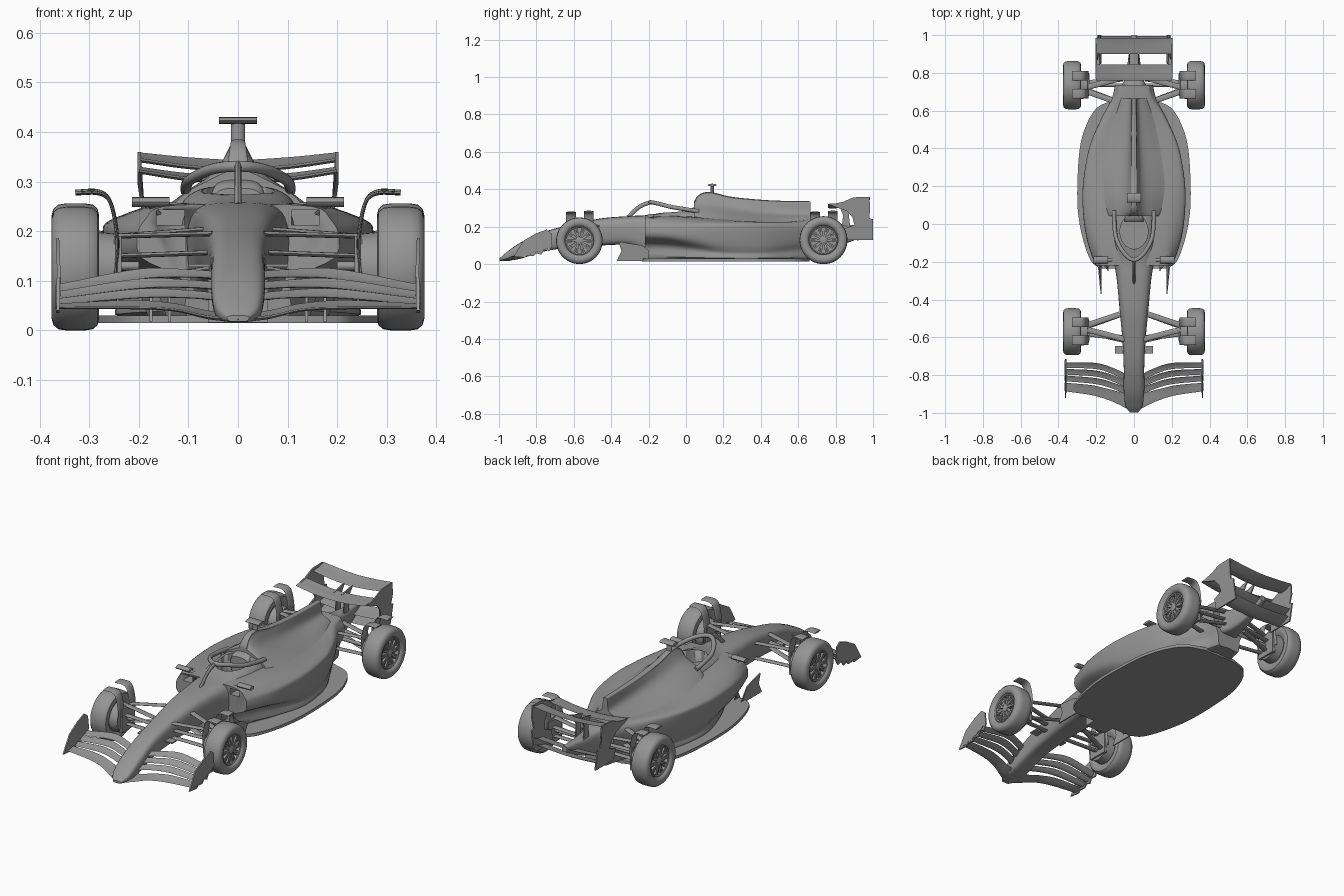
import bpy, bmesh, math
from mathutils import Vector as V

if "Cube" in bpy.data.objects:
    bpy.data.objects.remove(bpy.data.objects["Cube"])

paint = bpy.data.materials.new("plain grey")
paint.diffuse_color = (0.3, 0.3, 0.3, 1)
paint.use_nodes = True
paint.node_tree.nodes["Principled BSDF"].inputs["Base Color"].default_value = paint.diffuse_color


def make(name, verts, faces, mirror=False):
    me = bpy.data.meshes.new(name)
    me.from_pydata([tuple(v) for v in verts], [], faces)
    bm = bmesh.new()
    bm.from_mesh(me)
    bmesh.ops.remove_doubles(bm, verts=bm.verts, dist=1e-5)
    bmesh.ops.recalc_face_normals(bm, faces=bm.faces)
    bm.to_mesh(me)
    bm.free()
    me.materials.append(paint)
    ob = bpy.data.objects.new(name, me)
    bpy.context.collection.objects.link(ob)
    me.shade_smooth()
    me.set_sharp_from_angle(angle=math.radians(38))
    if mirror:
        ob.modifiers.new("mirror", 'MIRROR').use_mirror_merge = False
    return ob


def smooth(pts, n):
    """Refine a row of points with a spline through them."""
    p = [V(q) for q in pts]
    p = [2 * p[0] - p[1]] + p + [2 * p[-1] - p[-2]]
    out = []
    for i in range(1, len(p) - 2):
        a, b, c, d = p[i - 1:i + 3]
        for k in range(n):
            t = k / n
            out.append(0.5 * (2 * b + (c - a) * t + (2 * a - 5 * b + 4 * c - d) * t * t
                              + (3 * b - a - 3 * c + d) * t ** 3))
    return out + [p[-2]]


def skin(name, rings, mirror=False, cap=True):
    """Join closed rings of equal length."""
    n = len(rings[0])
    faces = [(r * n + i, r * n + (i + 1) % n, (r + 1) * n + (i + 1) % n, (r + 1) * n + i)
             for r in range(len(rings) - 1) for i in range(n)]
    if cap:
        faces += [tuple(range(n)), tuple((len(rings) - 1) * n + i for i in range(n))]
    return make(name, [v for r in rings for v in r], faces, mirror)


def hull(name, stations, profile, nu=6, nv=4):
    """Symmetric body: profile(row) gives half a section, top centre to bottom centre."""
    cols = list(zip(*[[V((x, s[0], z)) for x, z in profile(*s[1:])] for s in stations]))
    rows = list(zip(*[smooth(c, nu) for c in cols]))
    rings = []
    for row in rows:
        half = smooth(row, nv)
        rings.append(half + [V((-p.x, p.y, p.z)) for p in half[-2:0:-1]])
    return skin(name, rings)


def plate(name, pts, off, mirror=True):
    a = [V(p) for p in pts]
    return skin(name, [a, [p + V(off) for p in a]], mirror)


def box(name, lo, hi, mirror=True):
    return plate(name, [(lo[0], lo[1], lo[2]), (hi[0], lo[1], lo[2]), (hi[0], hi[1], lo[2]),
                        (lo[0], hi[1], lo[2])], (0, 0, hi[2] - lo[2]), mirror)


def tube(name, pts, ry, rz=None, mirror=True, n=6, sides=12):
    """Round or flattened rod along a smoothed path, kept level to avoid twisting."""
    path = smooth(pts, n) if len(pts) > 2 else [V(p) for p in pts]
    flat = max(abs(p.y - path[0].y) for p in path) < 1e-4    # path across the car
    rings = []
    for i, p in enumerate(path):
        t = (path[min(i + 1, len(path) - 1)] - path[max(i - 1, 0)]).normalized()
        s = V((0, 1, 0)) if flat else t.cross(V((0, 0, 1))).normalized()
        u = t.cross(s)
        rings.append([p + s * ry * math.cos(a) + u * (rz or ry) * math.sin(a)
                      for a in [2 * math.pi * k / sides for k in range(sides)]])
    return skin(name, rings, mirror)


def lathe(name, prof, cy, cz, seg=48, mirror=True):
    """Spin an (x, radius) profile around a wheel axle."""
    rings = [[(x, cy + r * math.cos(2 * math.pi * k / seg), cz + r * math.sin(2 * math.pi * k / seg))
              for k in range(seg)] for x, r in prof]
    return skin(name, rings, mirror)


def wing(name, rows, mirror=True, n=6):
    """Rows of (x, y front, z front, y back, z back); thin cambered section."""
    shape = [(0, 0), (.15, .05), (.5, .02), (1, 0), (.5, -.06), (.15, -.05)]
    cols = list(zip(*[[V((x, y0 + (y1 - y0) * s, z0 + (z1 - z0) * s * s + h * (y1 - y0)))
                       for s, h in shape] for x, y0, z0, y1, z1 in rows]))
    return skin(name, list(zip(*[smooth(c, n) for c in cols])), mirror)


# Nose and survival cell
def cell(w, zt, zb):
    h = zt - zb
    return [(0, zt), (.6 * w, zt - .03 * h), (.93 * w, zt - .17 * h), (w, zt - .5 * h),
            (.8 * w, zb + .06 * h), (0, zb)]


chassis = hull("nose_and_cockpit", [
    (-.998, .022, .03, .018), (-.96, .045, .063, .018), (-.88, .054, .118, .03), (-.75, .054, .175, .07),
    (-.6, .062, .215, .09), (-.45, .076, .245, .1), (-.3, .09, .257, .1), (-.2, .105, .263, .05),
    (-.1, .12, .28, .05), (0, .125, .291, .05), (.1, .12, .293, .05)], cell)


# Side pods with undercut, narrowing to the tail
def pod(zt, wt, wm, zu, wb):
    return [(0, zt), (wt, zt - .005), (wm - .015, .222), (wm, .19), (wm - .01, zu + .015),
            (wb, zu - .03), (wb - .01, .026), (0, .026)]


pods = hull("side_pods", [
    (-.22, .255, .15, .203, .13, .11), (-.1, .258, .165, .244, .125, .155), (.03, .255, .17, .267, .11, .205),
    (.2, .243, .17, .271, .09, .24), (.4, .232, .13, .238, .088, .213), (.55, .232, .1, .177, .1, .145),
    (.66, .242, .08, .12, .11, .09), (.735, .245, .07, .1, .12, .07)], pod)


# Engine cover with spine fin
def cover(zt, wt, wm, zm, ws, zs, wb):
    return [(0, zt), (wt * .8, zt - .003), (wt, zt - .015), (wm, zm), (ws, zs), (wb, .2), (0, .19)]


hull("engine_cover", [
    (.042, .335, .024, .054, .305, .118, .267, .15), (.065, .367, .02, .052, .314, .122, .267, .17),
    (.1, .384, .017, .05, .318, .126, .264, .19), (.15, .382, .017, .05, .312, .13, .26, .2),
    (.25, .359, .018, .048, .295, .135, .248, .2), (.45, .341, .015, .031, .276, .1, .24, .16),
    (.665, .336, .013, .02, .27, .06, .246, .09)], cover)

# Cockpit opening and air inlets, cut out by hidden helpers
opening = skin("cockpit_cutter", [[(.074 * math.cos(a), -.04 + .092 * math.sin(a), z) for a in
                                  [2 * math.pi * k / 32 for k in range(32)]] for z in (.18, .4)])
inlet = box("inlet_cutter", (.108, -.3, .212), (.164, -.14, .243))
for cutter, parts in ((opening, (chassis, pods)), (inlet, (pods,))):
    cutter.hide_render = True
    cutter.hide_viewport = True
    for part in parts:
        m = part.modifiers.new("cut", 'BOOLEAN')
        m.object, m.operation, m.solver = cutter, 'DIFFERENCE', 'EXACT'
hull("headrest", [(.01, .05, .287, .2), (.03, .055, .3, .2), (.07, .05, .31, .2)], cell)

# Floor, fences and front corners
edge = smooth([(.17, -.235, .015), (.225, -.2, .015), (.268, -.09, .015), (.295, .05, .015), (.3, .2, .015),
               (.287, .4, .015), (.25, .53, .015), (.19, .62, .015), (.09, .66, .015)], 5)
plate("floor", edge + [V((-p.x, p.y, p.z)) for p in reversed(edge)], (0, 0, .015), False)
for x, y in ((.172, -.37), (.135, -.25)):
    plate("floor_fence", [(x, y, .018), (x, -.2, .018), (x + .02, -.2, .075), (x + .012, -.235, .1),
                          (x, y + .01, .12), (x, y + .025, .07)], (.006, 0, 0))
box("keel", (-.06, -.3, .016), (.06, -.1, .12), False)

# Cockpit hoop, camera and mirrors
tube("halo_hoop", [(.105, .07, .282), (.104, 0, .293), (.093, -.08, .306), (.052, -.155, .325), (0, -.19, .331),
                   (-.052, -.155, .325), (-.093, -.08, .306), (-.104, 0, .293), (-.105, .07, .282)],
     .011, .011, False)
tube("halo_strut", [(0, -.19, .331), (0, -.25, .306), (0, -.31, .25)], .007, .011, False)
tube("camera_stalk", [(0, .14, .37), (0, .1401, .42)], .014, .009, False)
tube("camera_bar", [(-.038, .14, .423), (.038, .14, .423)], .025, .007, False)
tube("mirror", [(.138, -.19, .259), (.214, -.19, .259)], .018, .01)
tube("mirror_stalk", [(.18, -.185, .255), (.16, -.17, .235)], .01, .004)
tube("mirror_arm", [(.15, -.19, .257), (.1, -.19, .25)], .008, .004)

# Wheels with spoked rims, brake ducts, winglets and suspension
tyre = [(.3, .02), (.292, .075), (.284, .086), (.28, .1), (.283, .114), (.293, .122), (.31, .1245), (.345, .1245),
        (.362, .122), (.372, .114), (.376, .1), (.373, .086), (.367, .079), (.363, .077), (.345, .074), (.343, .02)]
for end, cy, cz, k in (("front", -.57, .125, 1), ("rear", .735, .128, 1.03)):
    lathe(end + "_tyre", [(x, r * k) for x, r in tyre], cy, cz)
    lathe(end + "_hub", [(.34, .022), (.362, .02), (.366, .012)], cy, cz, 20)
    lathe(end + "_rim", [(.343, .078), (.363, .078), (.366, .074), (.363, .068), (.343, .068)], cy, cz)
    for j in range(10):
        a = 2 * math.pi * j / 10
        r, t = V((0, math.cos(a), math.sin(a))), V((0, -math.sin(a), math.cos(a)))
        c = V((.344, cy, cz))
        plate(end + "_spoke", [c + r * .015 + t * .005, c + r * .074 + t * .012, c + r * .074 + t * .003,
                               c + r * .04, c + r * .074 - t * .003, c + r * .074 - t * .012,
                               c + r * .015 - t * .005], (.016, 0, 0))
    lathe(end + "_brake_drum", [(.24, .03), (.245, .07), (.3, .075)], cy, cz, 32)
    box(end + "_brake_duct", (.235, cy - .05, .07), (.25, cy + .06, .19))
    for dy, top in ((-.045, .276), (.05, .28)):
        tube(end + "_wheel_winglet", [(.25, cy + dy, .11), (.243, cy + dy, .18), (.256, cy + dy, .255),
                                      (.28, cy + dy, top), (.328, cy + dy, top)], .026, .004)
    # Arms: inner y and z, outer y and z
    bodyx = .05 if end == "front" else .06
    arms = [(cy + .1, .205, cy + .035, .19), (cy - .04, .195, cy + .01, .19), (cy + .1, .125, cy + .03, .1),
            (cy - .045, .125, cy, .1), (cy - .035, .157, cy - .01, .15)]
    if end == "rear":
        arms = [(2 * cy - a, z, 2 * cy - b, w) for a, z, b, w in arms]
    for y0, z0, y1, z1 in arms:
        tube(end + "_arm", [(bodyx, y0, z0), (.245, y1, z1)], .015, .005)
    tube(end + "_axle", [(.2 if end == "front" else .03, cy, .13), (.3, cy, .13)], .009)
box("nose_winglet", (.04, -.685, .128), (.1, -.645, .134))

# Front wing: swept main plane, three flaps bending forward to the nose, end plates
wing("front_main_plane", [(0, -1, .022, -.88, .035), (.06, -.966, .026, -.89, .04), (.13, -.934, .041, -.875, .055),
                          (.22, -.907, .045, -.854, .061), (.368, -.885, .045, -.84, .054)])
for i in range(3):
    wing("front_flap", [(.03, -.91 + .035 * i, .06 + .022 * i, -.872 + .035 * i, .074 + .022 * i),
                        (.1, -.877 + .038 * i, .066 + .021 * i, -.843 + .038 * i, .081 + .021 * i),
                        (.2, -.848 + .04 * i, .066 + .019 * i, -.816 + .04 * i, .084 + .02 * i),
                        (.368, -.832 + .035 * i, .052 + .012 * i, -.802 + .035 * i, .064 + .014 * i)])
side = [(-.92, .04), (-.87, .125), (-.8, .165), (-.745, .185), (-.72, .165), (-.715, .1), (-.73, .07),
        (-.76, .075), (-.775, .05), (-.8, .058), (-.815, .042), (-.85, .045), (-.86, .035)]
plate("front_end_plate", [(.357 + .04 * abs(z - .1), y, z) for y, z in side], (.007, 0, 0))

# Rear wing, tail and crash structure
wing("rear_flap", [(-.2, .9, .343, .985, .359), (-.1, .9, .329, .985, .349), (0, .9, .323, .985, .344),
                   (.1, .9, .329, .985, .349), (.2, .9, .343, .985, .359)], False)
wing("rear_main_plane", [(-.2, .76, .32, .845, .33), (-.1, .76, .305, .845, .317), (0, .76, .3, .845, .312),
                         (.1, .76, .305, .845, .317), (.2, .76, .32, .845, .33)], False)
side = [(.77, .318), (.84, .333), (.895, .357), (.98, .36), (.985, .3), (.98, .245), (1, .24), (1, .13), (.85, .13),
        (.845, .19), (.9, .21), (.89, .25), (.86, .285), (.8, .305)]
plate("rear_end_plate", [(.172 + .024 * min(1, max(0, (z - .13) / .17)), y, z) for y, z in side], (.007, 0, 0))
for z in (.14, .18):
    wing("beam_wing", [(-.178, .87 + z / 4, z, .95 + z / 4, z + .025), (0, .87 + z / 4, z - .01, .95 + z / 4, z + .015),
                       (.178, .87 + z / 4, z, .95 + z / 4, z + .025)], False)
plate("wing_pylon", [(.02, .83, .18), (.02, .88, .18), (.02, .87, .27), (.02, .91, .328), (.02, .82, .31),
                     (.02, .84, .26)], (.006, 0, 0))
hull("gearbox", [(.7, .08, .24, .1), (.78, .045, .22, .1), (.88, .03, .21, .12), (1, .014, .21, .18)], cell)
